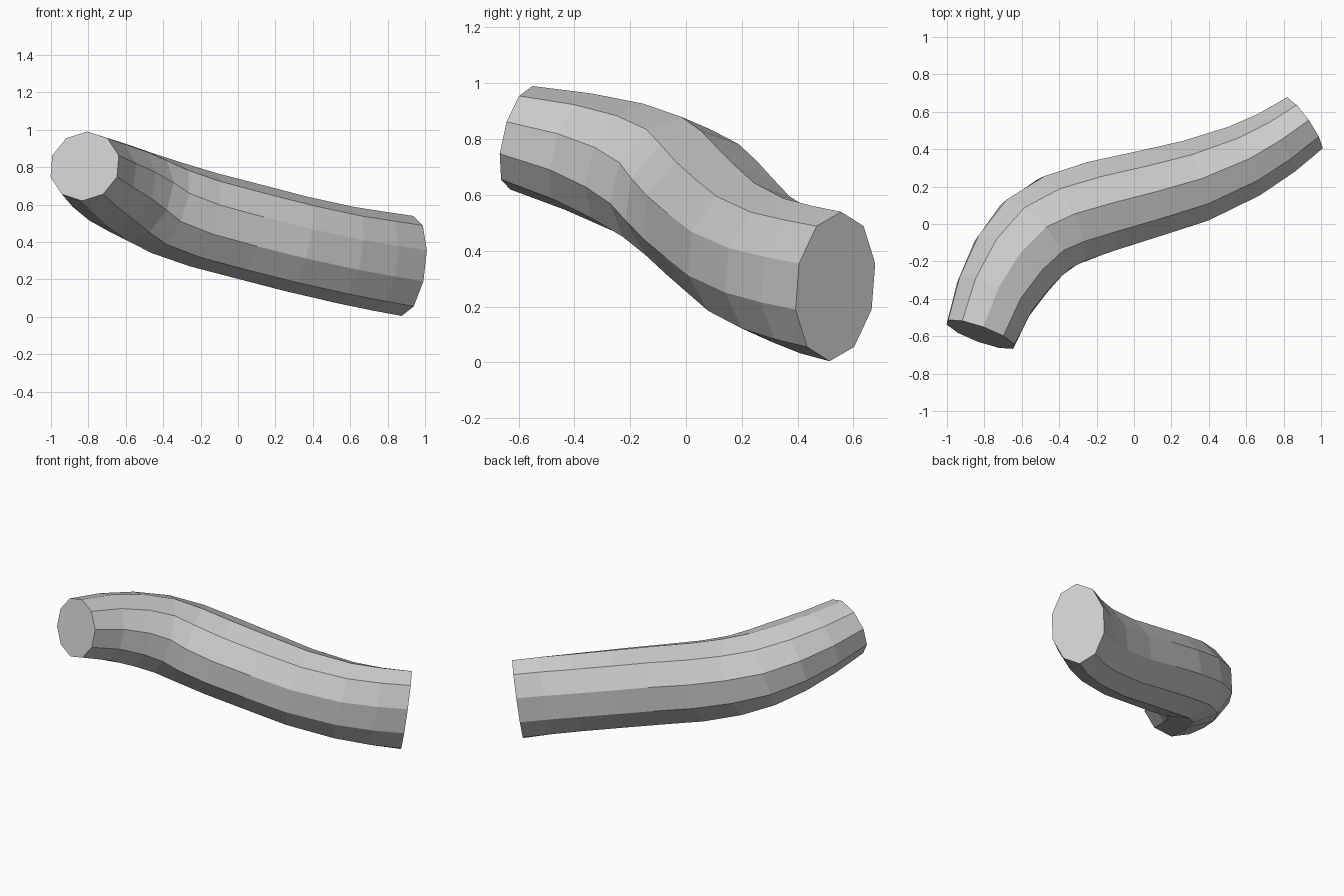
import bpy, bmesh, math
from mathutils import Vector

cube = bpy.data.objects.get("Cube")
if cube:
    bpy.data.objects.remove(cube)

SIDES = 10
# Centre line stations: x, y, z, half width, half height
PATH = [
    (-0.82, -0.59, 0.805, 0.199, 0.19),
    (-0.745, -0.385, 0.755, 0.224, 0.215),
    (-0.645, -0.21, 0.70, 0.25, 0.237),
    (-0.53, -0.07, 0.643, 0.263, 0.25),
    (-0.39, 0.02, 0.585, 0.264, 0.257),
    (-0.19, 0.09, 0.52, 0.26, 0.26),
    (0.06, 0.157, 0.455, 0.247, 0.26),
    (0.31, 0.225, 0.39, 0.235, 0.26),
    (0.575, 0.33, 0.33, 0.212, 0.262),
    (0.755, 0.43, 0.297, 0.192, 0.267),
    (0.905, 0.535, 0.272, 0.175, 0.27),
]


def make_material(name, colour):
    mat = bpy.data.materials.new(name)
    mat.use_nodes = True
    mat.diffuse_color = colour
    mat.node_tree.nodes["Principled BSDF"].inputs["Base Color"].default_value = colour
    return mat


def add_ring(bm, i):
    """Elliptical ring square to the centre line at station i."""
    points = [Vector(p[:3]) for p in PATH]
    tangent = points[min(i + 1, len(PATH) - 1)] - points[max(i - 1, 0)]
    side = tangent.cross(Vector((0, 0, 1))).normalized()
    up = side.cross(tangent).normalized()
    width, height = PATH[i][3:]
    ring = []
    for k in range(SIDES):
        a = math.tau * k / SIDES
        offset = side * width * math.sin(a) + up * height * math.cos(a)
        ring.append(bm.verts.new(points[i] + offset))
    return ring


# Bent tube: rings bridged along the centre line and capped at both ends
bm = bmesh.new()
rings = [add_ring(bm, i) for i in range(len(PATH))]
for a, b in zip(rings, rings[1:]):
    for k in range(SIDES):
        n = (k + 1) % SIDES
        bm.faces.new((a[k], a[n], b[n], b[k]))
bm.faces.new(rings[0])
bm.faces.new(rings[-1])
bmesh.ops.recalc_face_normals(bm, faces=bm.faces)

mesh = bpy.data.meshes.new("bent_tube")
bm.to_mesh(mesh)
bm.free()
mesh.materials.append(make_material("light grey", (0.6, 0.6, 0.6, 1)))
tube = bpy.data.objects.new("bent_tube", mesh)
bpy.context.collection.objects.link(tube)
